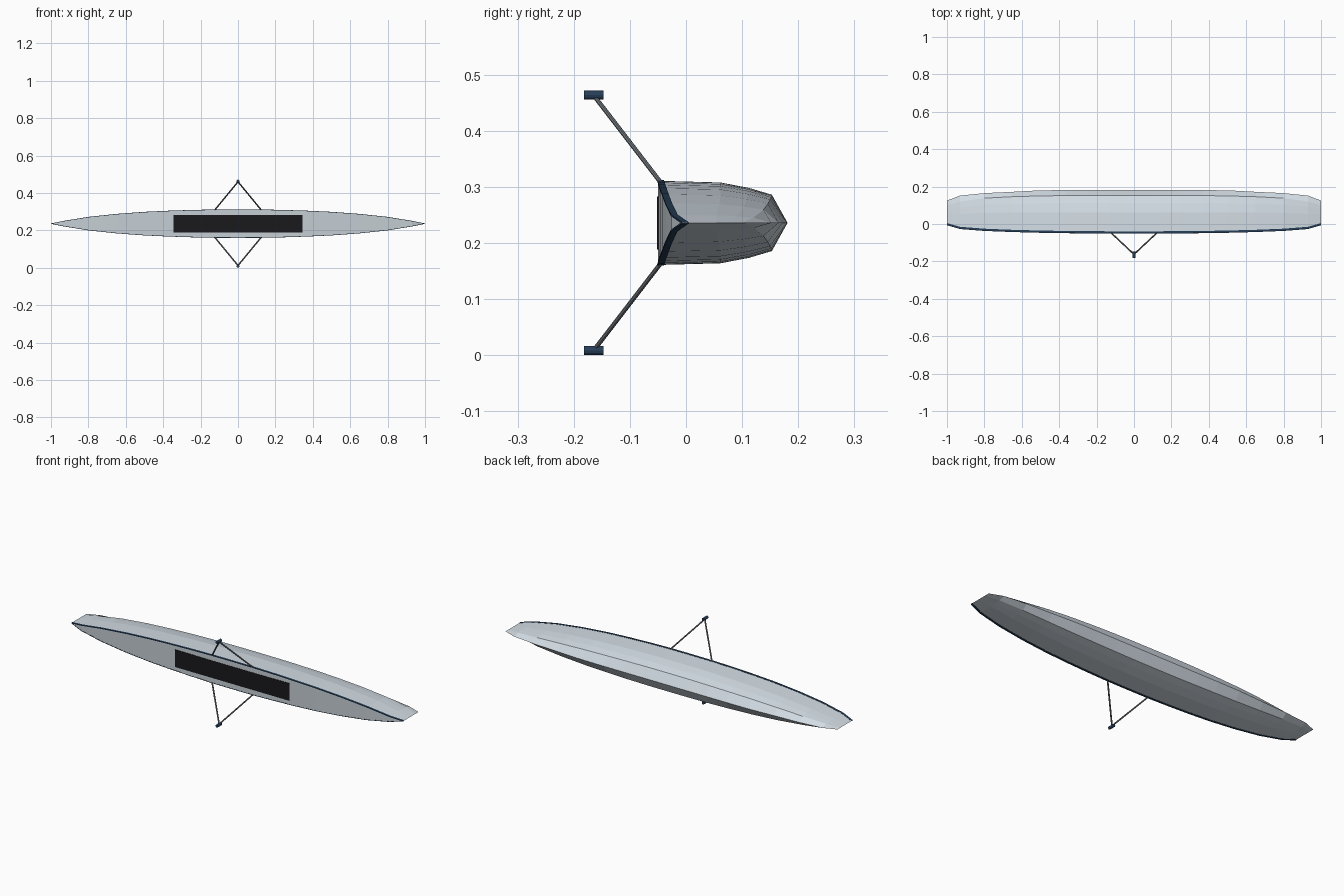
import bpy, bmesh
from mathutils import Vector

if "Cube" in bpy.data.objects:
    bpy.data.objects.remove(bpy.data.objects["Cube"])

ZC = 0.236  # height of the boat's centre plane


def mat(name, r, g, b):
    m = bpy.data.materials.new(name)
    m.diffuse_color = (r, g, b, 1)
    m.use_nodes = True
    m.node_tree.nodes["Principled BSDF"].inputs["Base Color"].default_value = m.diffuse_color
    return m


SHELL = mat("shell grey", 0.66, 0.73, 0.79)
DECK = mat("deck grey", 0.56, 0.62, 0.66)
NAVY = mat("navy trim", 0.02, 0.05, 0.10)
BLACK = mat("cockpit black", 0.01, 0.01, 0.012)
METAL = mat("rigger metal", 0.16, 0.18, 0.20)

# half stations: x, half beam, sheer y, chine y, keel y
HALF = [(0, .075, -.050, .153, .181), (.13, .0745, -.050, .153, .181),
        (.25, .072, -.049, .153, .181), (.37, .068, -.048, .152, .181),
        (.5, .062, -.046, .150, .180), (.65, .051, -.042, .146, .172),
        (.8, .035, -.036, .138, .165), (.93, .014, -.026, .120, .152),
        (1, .0, -.006, .100, .125)]
STATIONS = [(-s[0],) + s[1:] for s in reversed(HALF[1:])] + HALF


def finish(bm, name, material):
    bmesh.ops.remove_doubles(bm, verts=bm.verts, dist=1e-5)
    bmesh.ops.recalc_face_normals(bm, faces=bm.faces)
    me = bpy.data.meshes.new(name)
    bm.to_mesh(me)
    bm.free()
    me.materials.append(material)
    ob = bpy.data.objects.new(name, me)
    bpy.context.collection.objects.link(ob)
    return ob


def loft(name, section, material, closed=False):
    """Skin a section function (returns (y, z offset) points) along the stations."""
    bm = bmesh.new()
    rows = [[bm.verts.new((s[0], y, ZC + z)) for y, z in section(*s[1:])] for s in STATIONS]
    n = len(rows[0])
    for a, b in zip(rows, rows[1:]):
        for i in range(n if closed else n - 1):
            j = (i + 1) % n
            bm.faces.new((a[i], a[j], b[j], b[i]))
    return finish(bm, name, material)


def hull_section(w, sheer, chine, keel):
    side = [(sheer, w), (sheer + .55 * (chine - sheer), .96 * w),
            (sheer + .8 * (chine - sheer), .83 * w), (chine, .67 * w)]
    return side + [(keel, 0)] + [(y, -z) for y, z in reversed(side)]


# shell and deck form one closed hull
loft("hull", hull_section, SHELL)
loft("deck", lambda w, s, c, k: [(s, w), (s, -w)], DECK)

# trim strip along each gunwale
for sign, side in ((1, "upper"), (-1, "lower")):
    loft(side + "_gunwale",
         lambda w, s, c, k: [(s - .001, sign * (w + .001)), (s + .011, sign * (w + .001)),
                             (s + .011, sign * (w - .001)), (s - .001, sign * (w - .002))],
         NAVY, closed=True)

# cockpit panel
bm = bmesh.new()
bmesh.ops.create_cube(bm, size=1)
bmesh.ops.scale(bm, vec=(.69, .008, .094), verts=bm.verts)
bmesh.ops.translate(bm, vec=(0, -.0475, ZC), verts=bm.verts)
finish(bm, "cockpit", BLACK)


def rod(name, a, b, r, material, sides=8):
    a, b = Vector(a), Vector(b)
    bm = bmesh.new()
    bmesh.ops.create_cone(bm, cap_ends=True, segments=sides, radius1=r, radius2=r,
                          depth=(b - a).length)
    rot = (b - a).to_track_quat('Z', 'Y').to_matrix()
    bmesh.ops.rotate(bm, matrix=rot, verts=bm.verts)
    bmesh.ops.translate(bm, vec=(a + b) / 2, verts=bm.verts)
    return finish(bm, name, material)


# outrigger stays and oarlocks
for sign, side in ((1, "upper"), (-1, "lower")):
    for sx, end in ((1, "right"), (-1, "left")):
        rod(f"{side}_{end}_stay", (sx * .125, -.045, ZC + sign * .072),
            (0, -.162, ZC + sign * .224), .004, METAL)
    rod(side + "_oarlock", (0, -.182, ZC + sign * .2275), (0, -.147, ZC + sign * .2275),
        .008, NAVY, 12)
